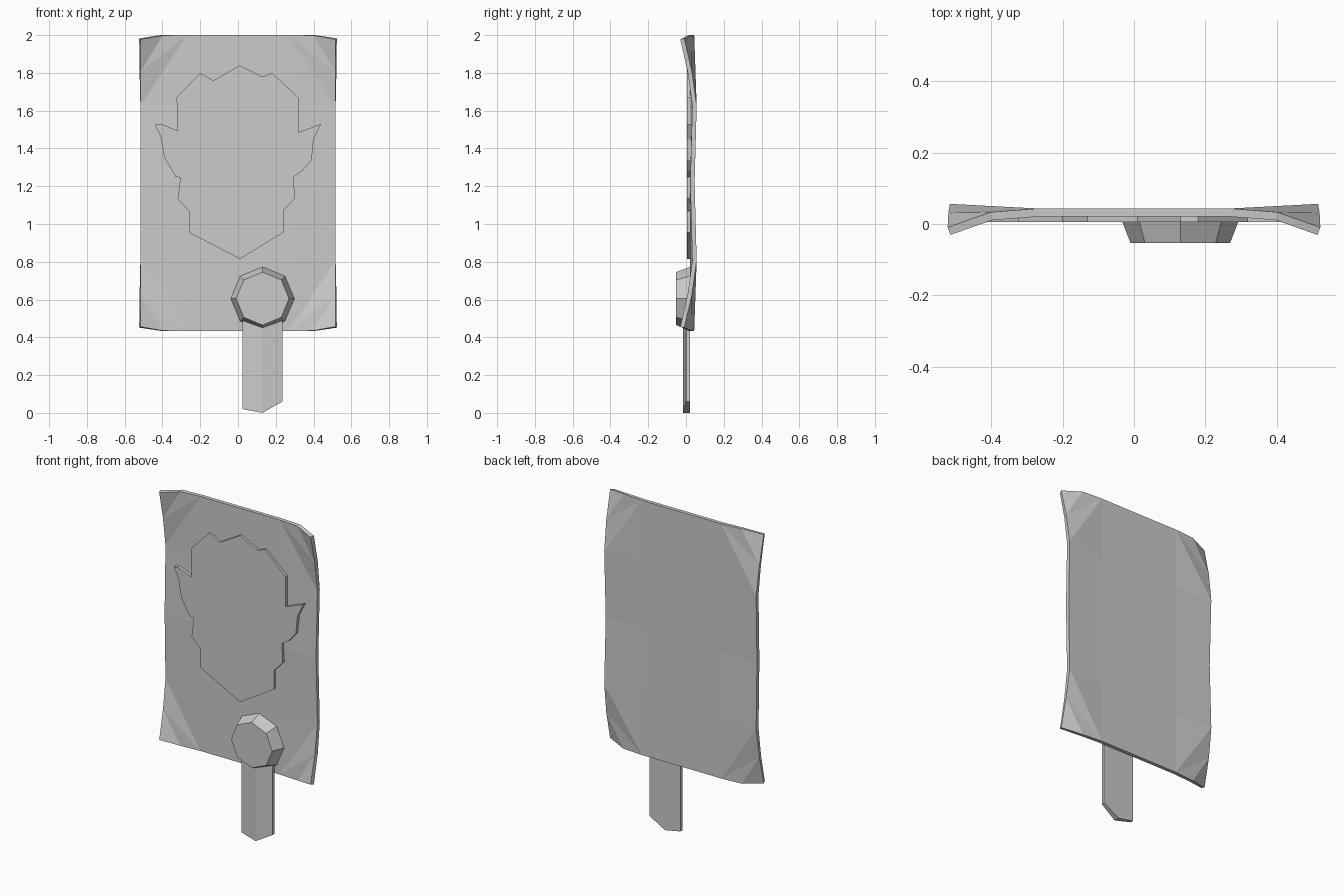
import bpy
import bmesh
from math import sin, cos, pi

cube = bpy.data.objects.get("Cube")
if cube:
    bpy.data.objects.remove(cube, do_unlink=True)

grey = bpy.data.materials.new("plain grey")
grey.use_nodes = True
colour = (0.6, 0.6, 0.6, 1)
grey.diffuse_color = colour
grey.node_tree.nodes["Principled BSDF"].inputs["Base Color"].default_value = colour


def add_object(name, bm):
    """Turn a bmesh into a flat shaded object with the shared material."""
    bmesh.ops.recalc_face_normals(bm, faces=bm.faces)
    mesh = bpy.data.meshes.new(name)
    bm.to_mesh(mesh)
    bm.free()
    mesh.materials.append(grey)
    obj = bpy.data.objects.new(name, mesh)
    bpy.context.collection.objects.link(obj)
    return obj


def loft(name, front, back):
    """Close two matching rings of points into a solid."""
    bm = bmesh.new()
    a = [bm.verts.new(p) for p in front]
    b = [bm.verts.new(p) for p in back]
    bm.faces.new(a)
    bm.faces.new(b[::-1])
    for i in range(len(a)):
        j = (i + 1) % len(a)
        bm.faces.new((a[i], b[i], b[j], a[j]))
    return add_object(name, bm)


# Parchment sheet: one quarter with a curled corner, mirrored and thickened
half_height = 0.783
points = {
    "centre": (0, 0.032, 0),
    "centre_row": (0, 0.032, 0.41),
    "centre_top": (0, 0.032, half_height),
    "fold_mid": (0.27, 0.032, 0),
    "fold_row": (0.27, 0.032, 0.41),
    "fold_top": (0.27, 0.032, half_height),
    "side_mid": (0.515, 0.034, 0),
    "side_row": (0.517, 0.045, 0.41),
    "side_high": (0.519, 0.02, 0.59),
    "corner": (0.519, -0.02, 0.763),
    "curl_top": (0.4, 0.022, half_height),
}
panels = [
    "centre fold_mid fold_row centre_row",
    "centre_row fold_row fold_top centre_top",
    "fold_mid side_mid side_row fold_row",
    "fold_row side_row fold_top",
    "fold_top side_row side_high",
    "fold_top side_high curl_top",
    "curl_top side_high corner",
]
bm = bmesh.new()
verts = {key: bm.verts.new(p) for key, p in points.items()}
for panel in panels:
    bm.faces.new([verts[key] for key in panel.split()])
sheet = add_object("parchment_sheet", bm)
sheet.location.z = 2 - half_height
mirror = sheet.modifiers.new("Mirror", "MIRROR")
mirror.use_axis = (True, False, True)
solid = sheet.modifiers.new("Solidify", "SOLIDIFY")
solid.thickness = 0.023
solid.offset = 0

# Raised head silhouette, clockwise from the crown
outline = [
    (0.01, 1.84), (0.13, 1.78), (0.18, 1.8), (0.32, 1.67), (0.32, 1.485),
    (0.44, 1.53), (0.4, 1.45), (0.39, 1.34), (0.34, 1.28), (0.295, 1.25),
    (0.3, 1.135), (0.24, 1.07), (0.24, 0.955), (0.01, 0.815),
    (-0.26, 0.955), (-0.26, 1.07), (-0.32, 1.13), (-0.305, 1.245),
    (-0.33, 1.25), (-0.39, 1.35), (-0.41, 1.465), (-0.44, 1.525),
    (-0.41, 1.53), (-0.32, 1.495), (-0.325, 1.67), (-0.2, 1.8), (-0.13, 1.76),
]
loft("head_relief",
     [(x, 0.006, z) for x, z in outline],
     [(x, 0.03, z) for x, z in outline])


# Wax seal: octagon narrowing towards the front
def octagon(radius, y):
    return [(0.13 + radius * sin(i * pi / 4), y, 0.605 + radius * cos(i * pi / 4))
            for i in range(8)]


loft("wax_seal", octagon(0.14, -0.053), octagon(0.17, 0.025))

# Ribbon tail: ridged front, flat back and a slanted lower end
tail = [(0.025, 0, 0.02), (0.13, -0.015, 0), (0.235, 0, 0.06),
        (0.235, 0, 0.6), (0.13, -0.015, 0.6), (0.025, 0, 0.6)]
bm = bmesh.new()
front = [bm.verts.new(p) for p in tail]
back = [bm.verts.new((x, 0.02, z)) for x, y, z in tail]
for ring in (front, back):
    left_bottom, bottom, right_bottom, right_top, top, left_top = ring
    bm.faces.new((left_bottom, bottom, top, left_top))
    bm.faces.new((bottom, right_bottom, right_top, top))
for i in range(len(tail)):
    j = (i + 1) % len(tail)
    bm.faces.new((front[i], back[i], back[j], front[j]))
add_object("ribbon_tail", bm)
